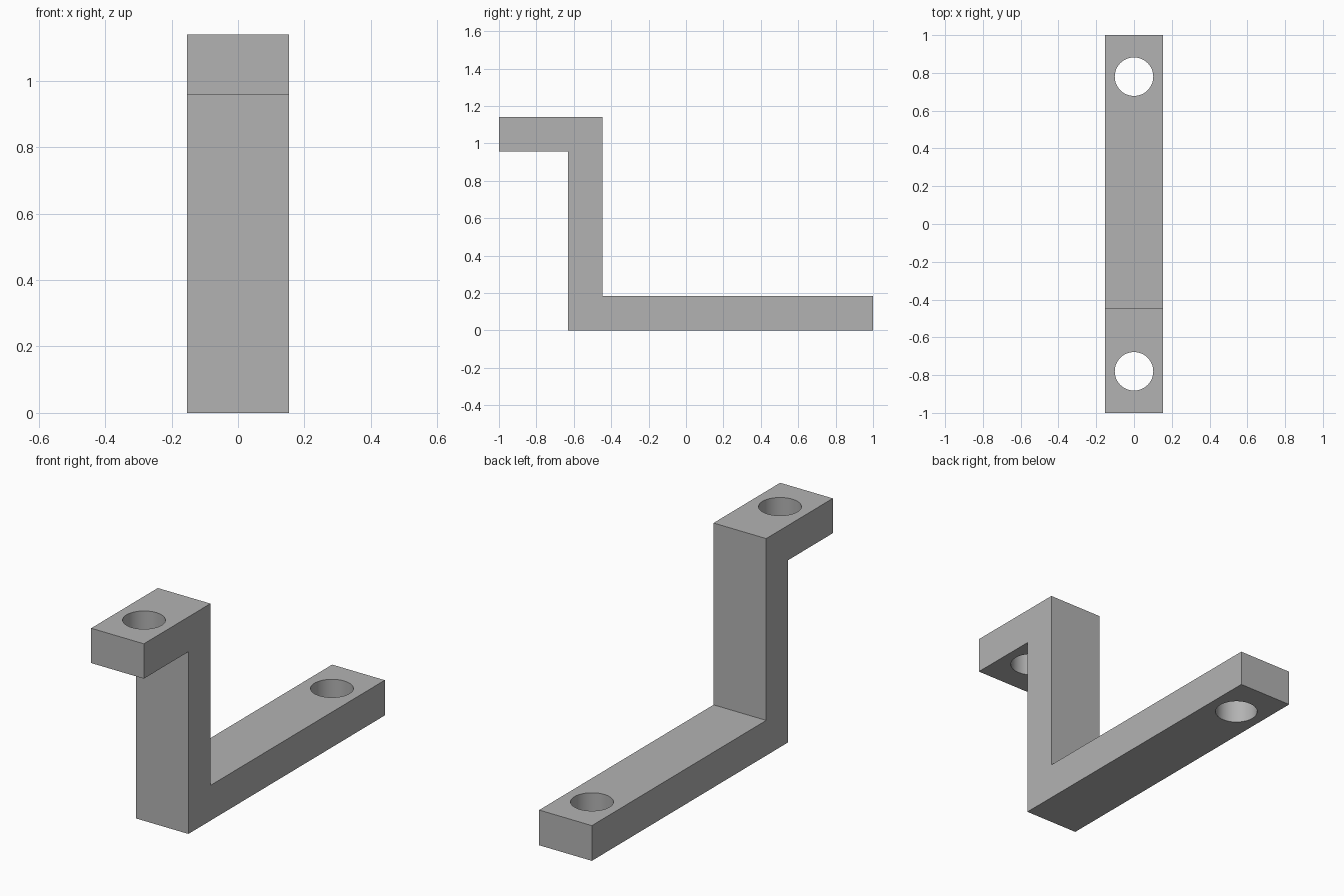
import bpy
import bmesh

HALF_WIDTH = 0.153
HOLE_RADIUS = 0.102

cube = bpy.data.objects.get("Cube")
if cube:
    bpy.data.objects.remove(cube, do_unlink=True)

# Plain grey material
grey = bpy.data.materials.new("plain_grey")
grey.use_nodes = True
colour = (0.45, 0.45, 0.45, 1)
grey.diffuse_color = colour
grey.node_tree.nodes["Principled BSDF"].inputs["Base Color"].default_value = colour

# Stepped side profile (y, z), extruded across the width
profile = [(-0.63, 0), (1, 0), (1, 0.185), (-0.447, 0.185),
           (-0.447, 1.14), (-1, 1.14), (-1, 0.957), (-0.63, 0.957)]
bm = bmesh.new()
side = bm.faces.new([bm.verts.new((-HALF_WIDTH, y, z)) for y, z in profile])
extruded = bmesh.ops.extrude_face_region(bm, geom=[side])["geom"]
moved = [v for v in extruded if isinstance(v, bmesh.types.BMVert)]
bmesh.ops.translate(bm, verts=moved, vec=(2 * HALF_WIDTH, 0, 0))
bmesh.ops.recalc_face_normals(bm, faces=bm.faces)
mesh = bpy.data.meshes.new("bracket")
bm.to_mesh(mesh)
bm.free()
mesh.materials.append(grey)
bracket = bpy.data.objects.new("bracket", mesh)
bpy.context.collection.objects.link(bracket)


def drill_hole(name, y, z):
    """Cut a vertical round hole through the bracket."""
    bpy.ops.mesh.primitive_cylinder_add(vertices=64, radius=HOLE_RADIUS,
                                        depth=0.4, location=(0, y, z))
    cutter = bpy.context.object
    cutter.name = name
    cutter.hide_render = True
    cutter.data.materials.append(grey)
    cut = bracket.modifiers.new(name, 'BOOLEAN')
    cut.operation = 'DIFFERENCE'
    cut.solver = 'EXACT'
    cut.object = cutter
    bpy.context.view_layer.objects.active = bracket
    bpy.ops.object.modifier_apply(modifier=name)
    bpy.data.objects.remove(cutter, do_unlink=True)


# Bolt holes in the upper tab and the foot
drill_hole("upper_hole", -0.78, 1.05)
drill_hole("foot_hole", 0.78, 0.09)

# Smooth hole walls, sharp corners elsewhere
bpy.ops.object.select_all(action='DESELECT')
bracket.select_set(True)
bpy.context.view_layer.objects.active = bracket
bpy.ops.object.shade_smooth_by_angle()
